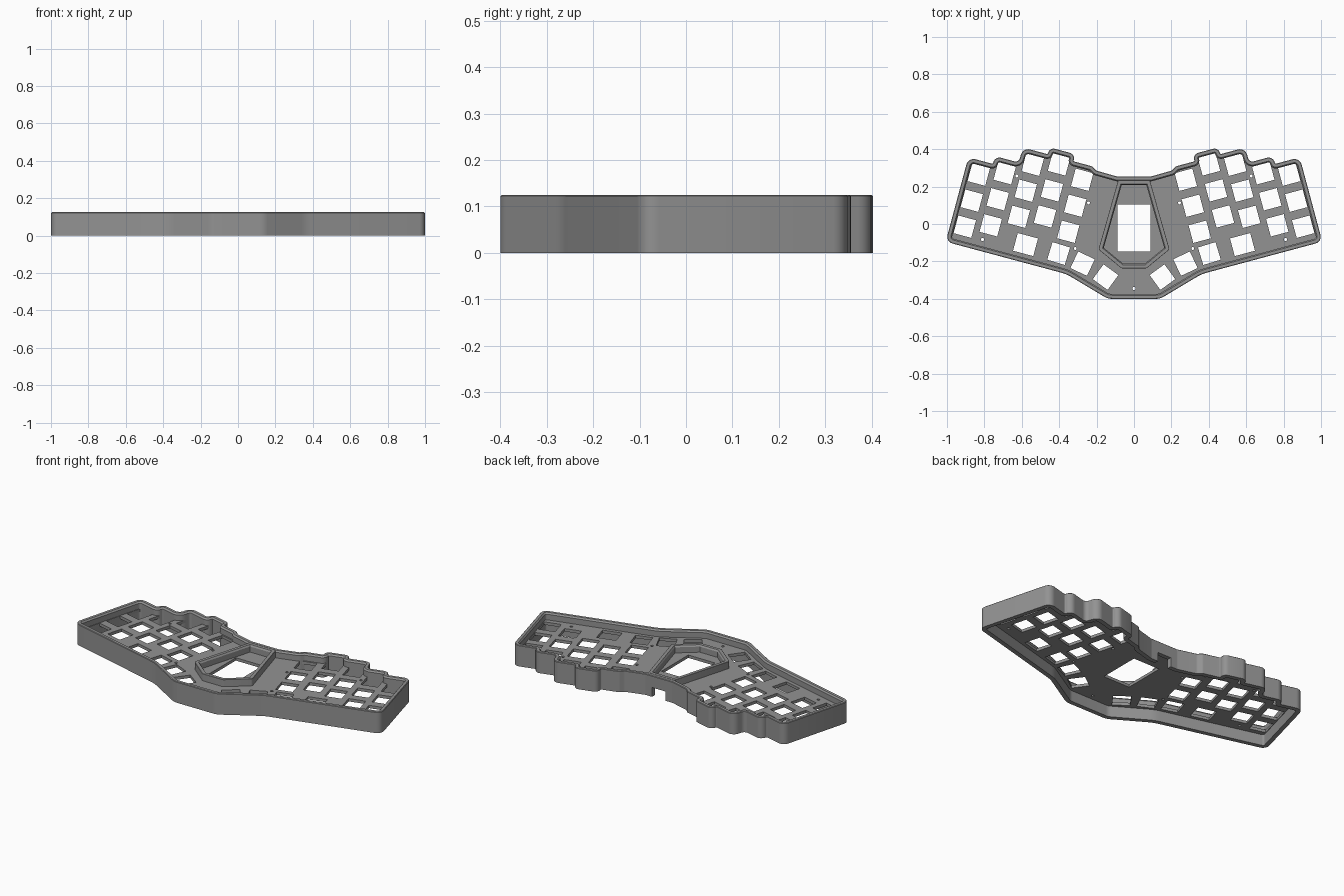
import bpy, bmesh, math
from mathutils import Vector

if "Cube" in bpy.data.objects:
    bpy.data.objects.remove(bpy.data.objects["Cube"])

TILT = math.radians(15)
HEIGHT = 0.125
WALL = 0.026

grey = bpy.data.materials.new("case grey")
grey.diffuse_color = (0.29, 0.29, 0.29, 1)
grey.use_nodes = True
grey.node_tree.nodes["Principled BSDF"].inputs["Base Color"].default_value = grey.diffuse_color


def tilted(a, b):
    """Point on the right-hand key field, which is turned by TILT."""
    c, s = math.cos(TILT), math.sin(TILT)
    return (a * c - b * s, a * s + b * c)


def mirrored(half):
    return half + [(-p[0], p[1]) + tuple(p[2:]) for p in reversed(half)]


def rounded(points, steps=6):
    """Fillet every corner of a polygon given as (x, y, radius)."""
    out, n = [], len(points)
    for i, (x, y, r) in enumerate(points):
        p = Vector((x, y))
        u = Vector(points[i - 1][:2]) - p
        v = Vector(points[(i + 1) % n][:2]) - p
        half = u.angle(v) / 2
        t = min(r / math.tan(half), 0.82 * u.length, 0.82 * v.length)
        r = t * math.tan(half)
        u.normalize()
        v.normalize()
        centre = p + (u + v).normalized() * (r / math.sin(half))
        start, end = p + u * t - centre, p + v * t - centre
        sweep = math.pi - 2 * half
        for k in range(steps + 1):
            f = k / steps
            w = (start * math.sin((1 - f) * sweep) + end * math.sin(f * sweep)) / math.sin(sweep)
            out.append(centre + w)
    return out


def inset(loop, d):
    """Offset a clockwise loop inwards."""
    out, n = [], len(loop)
    for i, p in enumerate(loop):
        e1 = (p - loop[i - 1]).normalized()
        e2 = (loop[(i + 1) % n] - p).normalized()
        n1, n2 = Vector((e1.y, -e1.x)), Vector((e2.y, -e2.x))
        out.append(p + (n1 + n2) * (d / (1 + n1.dot(n2))))
    return out


def finish(name, mesh):
    mesh.materials.clear()
    mesh.materials.append(grey)
    ob = bpy.data.objects.new(name, mesh)
    bpy.context.collection.objects.link(ob)
    return ob


def smooth(ob):
    bpy.ops.object.select_all(action='DESELECT')
    ob.select_set(True)
    bpy.context.view_layer.objects.active = ob
    bpy.ops.object.shade_smooth_by_angle(angle=math.radians(30))


def ring(name, loop, section):
    """Sweep a closed (inset, z) section around a loop."""
    bm = bmesh.new()
    rows = [[bm.verts.new((p.x, p.y, z)) for p in inset(loop, d)] for d, z in section]
    n = len(loop)
    for j, row in enumerate(rows):
        nxt = rows[(j + 1) % len(rows)]
        for i in range(n):
            k = (i + 1) % n
            bm.faces.new((row[i], row[k], nxt[k], nxt[i]))
    bmesh.ops.recalc_face_normals(bm, faces=bm.faces)
    mesh = bpy.data.meshes.new(name)
    bm.to_mesh(mesh)
    bm.free()
    return finish(name, mesh)


def sheet(name, loops, z0, z1):
    """Flat sheet: first loop is the border, the others are holes."""
    cu = bpy.data.curves.new(name, 'CURVE')
    cu.dimensions, cu.fill_mode = '2D', 'BOTH'
    cu.extrude = (z1 - z0) / 2
    for loop in loops:
        sp = cu.splines.new('POLY')
        sp.points.add(len(loop) - 1)
        for pt, p in zip(sp.points, loop):
            pt.co = (p[0], p[1], 0, 1)
        sp.use_cyclic_u = True
    tmp = bpy.data.objects.new(name + "_curve", cu)
    bpy.context.collection.objects.link(tmp)
    mesh = bpy.data.meshes.new_from_object(tmp.evaluated_get(bpy.context.evaluated_depsgraph_get()))
    bpy.data.objects.remove(tmp)
    bm = bmesh.new()
    bm.from_mesh(mesh)
    bmesh.ops.remove_doubles(bm, verts=bm.verts, dist=1e-5)
    bmesh.ops.translate(bm, verts=bm.verts, vec=(0, 0, (z0 + z1) / 2))
    bmesh.ops.recalc_face_normals(bm, faces=bm.faces)
    bm.to_mesh(mesh)
    bm.free()
    for poly in mesh.polygons:
        poly.use_smooth = False
    return finish(name, mesh)


def key_hole(x, y, angle, w=0.098, h=0.098):
    c, s = math.cos(angle), math.sin(angle)
    return [(x + u * w / 2 * c - v * h / 2 * s, y + u * w / 2 * s + v * h / 2 * c)
            for u, v in ((-1, -1), (1, -1), (1, 1), (-1, 1))]


def screw_hole(x, y, r=0.008):
    return [(x + r * math.cos(k * math.pi / 6), y + r * math.sin(k * math.pi / 6)) for k in range(12)]


# Case outline, stepped along the back to follow the staggered columns
steps_back = [(0.270, 0.2235, 0.02), (0.295, 0.24, 0.02), (0.40, 0.24, 0.006), (0.40, 0.279, 0.03),
              (0.542, 0.279, 0.03), (0.542, 0.241, 0.006), (0.68, 0.241, 0.04), (0.68, 0.158, 0.025),
              (0.812, 0.158, 0.034), (0.812, 0.115, 0.006), (0.948, 0.115, 0.04), (0.948, -0.352, 0.037),
              (0.28, -0.352, 0.2)]
half = [(0.09, 0.254, 0.03)] + [tilted(a, b) + (r,) for a, b, r in steps_back] + [(0.14, -0.4, 0.08)]
outline = rounded(mirrored(half))

# Outer wall with a softened outer edge and a sloped inner edge
wall = ring("outer_wall", outline, [(0, 0), (0, HEIGHT - 0.003), (0.003, HEIGHT),
                                    (0.019, HEIGHT), (WALL, HEIGHT - 0.009), (WALL, 0)])

# Cable notch at the bottom of the back wall
bpy.ops.mesh.primitive_cube_add(size=1, location=(0, 0.25, 0))
cutter = bpy.context.object
cutter.name = "notch_cutter"
cutter.scale = (0.09, 0.1, 0.11)
cutter.hide_render = True
mod = wall.modifiers.new("notch", 'BOOLEAN')
mod.object, mod.operation, mod.solver = cutter, 'DIFFERENCE', 'EXACT'
smooth(wall)
bpy.ops.object.modifier_apply(modifier=mod.name)
bpy.data.objects.remove(cutter)
smooth(wall)

# Key holes: five staggered columns of three, then the lower row
holes = []
columns = [(0.870, 0.040), (0.738, 0.083), (0.605, 0.166), (0.470, 0.204), (0.329, 0.157)]
keys = [tilted(a, b - 0.144 * row) + (TILT, 0.098) for a, b in columns for row in range(3)]
keys += [(0.58, -0.11, TILT, 0.112), (0.403, -0.158, math.radians(17), 0.098),
         (0.275, -0.212, math.radians(25), 0.098), (0.152, -0.284, math.radians(36), 0.098)]
screws = [(0.81, -0.083), (0.314, -0.131), tilted(0.264, 0.046), tilted(0.6715, 0.086)]
for side in (1, -1):
    holes += [key_hole(side * x, y, side * ang, w) for x, y, ang, w in keys]
    holes += [screw_hole(side * x, y) for x, y in screws]
holes.append(screw_hole(0, -0.345))
# Window in the centre
holes.append([(-0.088, -0.147), (0.088, -0.147), (0.088, 0.105), (-0.088, 0.105)])

# Key plate, set between the top and bottom of the wall
sheet("key_plate", [inset(outline, 0.008)] + holes, 0.066, 0.083)

# Raised frame around the centre window
frame = rounded(mirrored([(0.085, 0.233, 0.004), (0.19, -0.136, 0.012), (0.067, -0.237, 0.015)]), 3)
smooth(ring("centre_frame", frame, [(0, 0.07), (0, HEIGHT - 0.001), (0.001, HEIGHT),
                                    (0.019, HEIGHT), (0.025, HEIGHT - 0.009), (0.025, 0.07)]))
